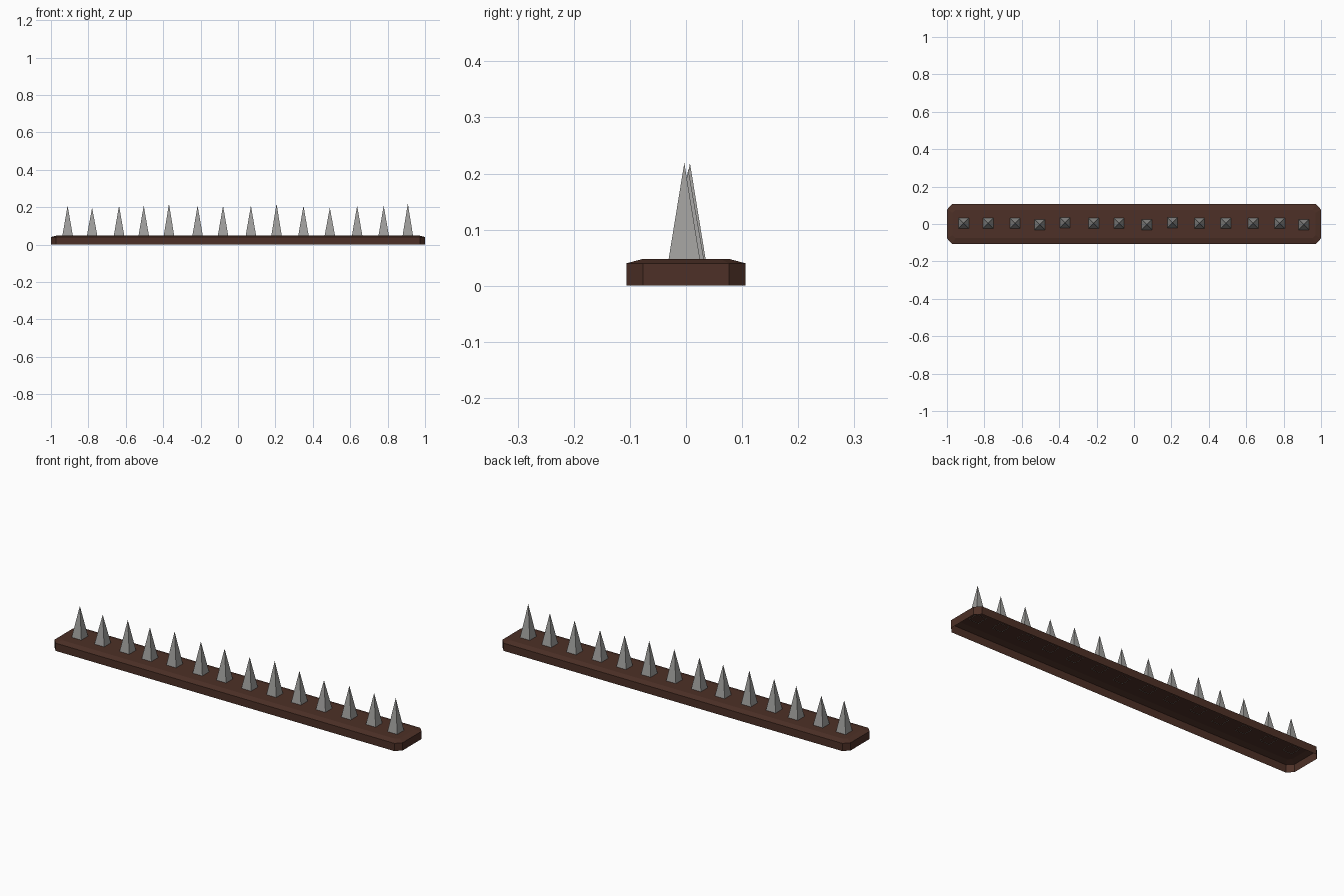
import bpy, bmesh

if "Cube" in bpy.data.objects:
    bpy.data.objects.remove(bpy.data.objects["Cube"])


def material(name, rgb):
    m = bpy.data.materials.new(name)
    m.diffuse_color = (*rgb, 1)
    m.use_nodes = True
    m.node_tree.nodes["Principled BSDF"].inputs["Base Color"].default_value = m.diffuse_color
    return m


def make_object(name, bm, mat):
    mesh = bpy.data.meshes.new(name)
    bm.to_mesh(mesh)
    bm.free()
    mesh.materials.append(mat)
    obj = bpy.data.objects.new(name, mesh)
    bpy.context.collection.objects.link(obj)
    return obj


def octagon(bm, hx, hy, cx, cy, z):
    # rectangle with cut corners, counter-clockwise
    pts = [(hx, -hy + cy), (hx, hy - cy), (hx - cx, hy), (-hx + cx, hy),
           (-hx, hy - cy), (-hx, -hy + cy), (-hx + cx, -hy), (hx - cx, -hy)]
    return [bm.verts.new((x, y, z)) for x, y in pts]


wood = material("dark brown wood", (0.075, 0.030, 0.020))
steel = material("grey steel", (0.35, 0.345, 0.335))

# Base board: shell open underneath, cut corners, sloped top rim
bm = bmesh.new()
rings = [octagon(bm, 1.0, 0.106, 0.027, 0.029, 0.0),
         octagon(bm, 1.0, 0.106, 0.027, 0.029, 0.040),
         octagon(bm, 0.97, 0.076, 0.015, 0.016, 0.048)]
for low, high in zip(rings, rings[1:]):
    for i in range(8):
        j = (i + 1) % 8
        bm.faces.new((low[i], low[j], high[j], high[i]))
bm.faces.new(rings[-1])
make_object("base_board", bm, wood)

# Spikes: four-sided pyramids (x, y, tip height), slightly uneven
spikes = [(-0.911, 0.004, 0.208), (-0.780, 0.004, 0.197), (-0.636, 0.004, 0.208),
          (-0.504, -0.003, 0.208), (-0.369, 0.007, 0.219), (-0.216, 0.004, 0.208),
          (-0.080, 0.004, 0.208), (0.069, -0.003, 0.208), (0.206, 0.007, 0.219),
          (0.350, 0.004, 0.208), (0.491, 0.004, 0.197), (0.637, 0.004, 0.208),
          (0.779, 0.004, 0.208), (0.908, -0.003, 0.219)]
HALF, BASE_Z = 0.028, 0.047
for n, (x, y, tip_z) in enumerate(spikes):
    bm = bmesh.new()
    base = [bm.verts.new((x + sx * HALF, y + sy * HALF, BASE_Z))
            for sx, sy in ((-1, -1), (1, -1), (1, 1), (-1, 1))]
    tip = bm.verts.new((x, y, tip_z))
    for i in range(4):
        bm.faces.new((base[i], base[(i + 1) % 4], tip))
    make_object(f"spike_{n + 1}", bm, steel)
